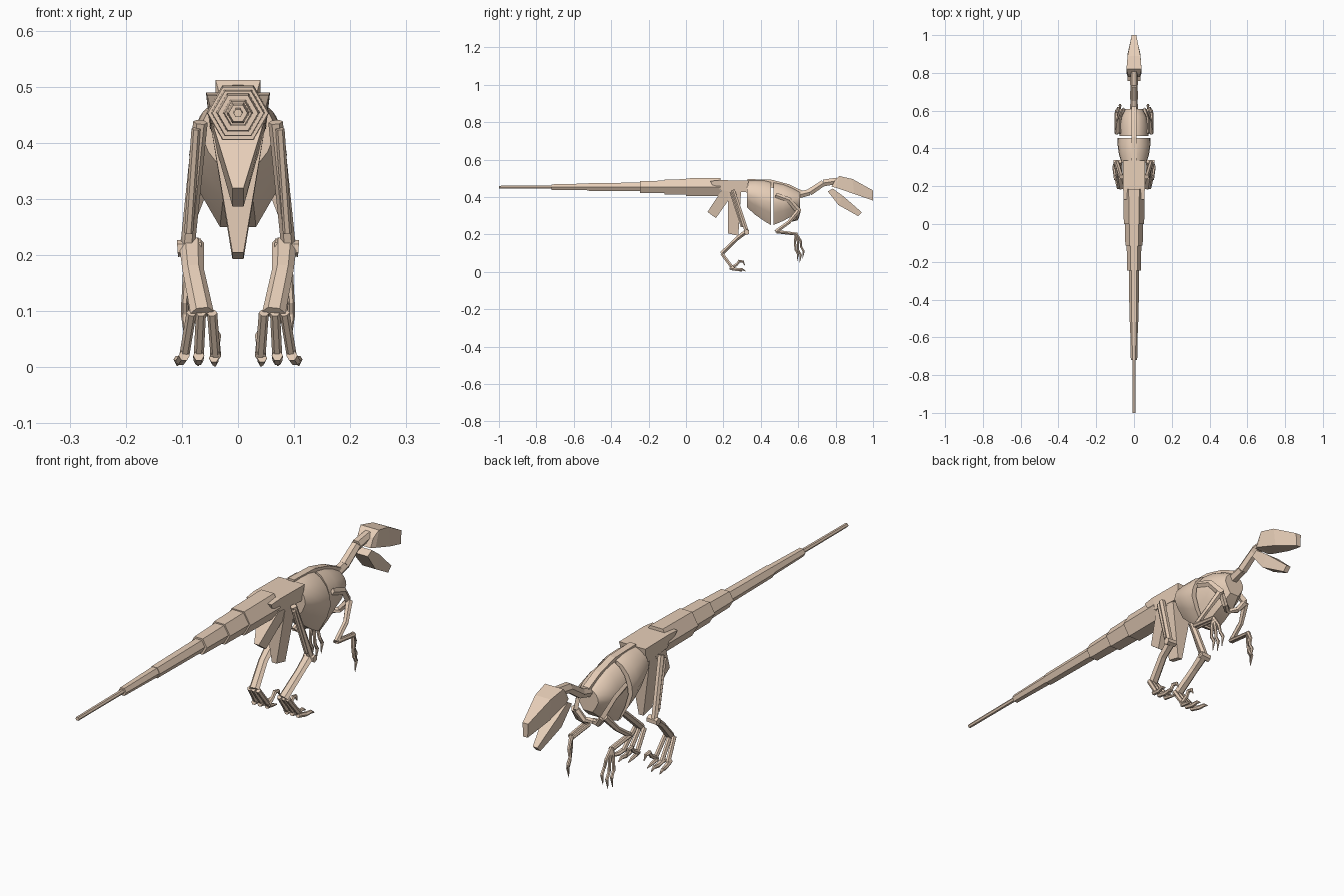
import bpy, bmesh, math
from mathutils import Vector

bone = bpy.data.materials.new("bone")
bone.diffuse_color = (0.80, 0.62, 0.48, 1)


def loft(name, rings, mirror=False, smooth=False):
    """Skin a row of equally sized rings and cap both ends."""
    bm = bmesh.new()
    vs = [[bm.verts.new(p) for p in r] for r in rings]
    n = len(rings[0])
    for a, b in zip(vs, vs[1:]):
        for i in range(n):
            j = (i + 1) % n
            bm.faces.new((a[i], a[j], b[j], b[i]))
    bm.faces.new(vs[0][::-1])
    bm.faces.new(vs[-1])
    bmesh.ops.recalc_face_normals(bm, faces=bm.faces)
    me = bpy.data.meshes.new(name)
    bm.to_mesh(me)
    bm.free()
    ob = bpy.data.objects.new(name, me)
    bpy.context.collection.objects.link(ob)
    me.materials.append(bone)
    if smooth:
        bpy.context.view_layer.objects.active = ob
        ob.select_set(True)
        bpy.ops.object.shade_smooth_by_angle(angle=math.radians(35))
        ob.select_set(False)
    if mirror:
        m = ob.modifiers.new("mirror", 'MIRROR')
        m.use_bisect_axis = (False, False, False)
        m.use_mirror_merge = False
    return ob


def rod(name, pts, radii, n=6, wide=1.0, mirror=True):
    """Faceted rod through points; `wide` stretches it sideways."""
    pts = [Vector(p) for p in pts]
    rings = []
    for i, p in enumerate(pts):
        t = (pts[min(i + 1, len(pts) - 1)] - pts[max(i - 1, 0)]).normalized()
        u = (Vector((1, 0, 0)) - t * t.x).normalized()
        v = t.cross(u)
        rings.append([p + radii[i] * (wide * math.cos(k * math.tau / n) * u
                                      + math.sin(k * math.tau / n) * v) for k in range(n)])
    return loft(name, rings, mirror)


def wedge(name, secs):
    """Boxy loft; each section is top (y, z, half width), bottom (y, z, half width)."""
    return loft(name, [[(-w, y, z), (w, y, z), (w2, y2, z2), (-w2, y2, z2)]
                       for y, z, w, y2, z2, w2 in secs])


# tail: six tapering hexagonal segments
tail = [(0.185, 0, 0.056, 0.054), (0, -0.115, 0.048, 0.046), (-0.115, -0.245, 0.039, 0.036),
        (-0.245, -0.52, 0.027, 0.024), (-0.52, -0.72, 0.021, 0.017), (-0.72, -1, 0.009, 0.008)]
for i, (a, b, ra, rb) in enumerate(tail):
    rod(f"tail_segment_{i + 1}", [(0, a, 0.454), (0, b, 0.453)], [ra, rb], mirror=False)

# pelvis: ilium block, ischium and pubis wedges
wedge("ilium", [(0.13, 0.485, 0.055, 0.14, 0.465, 0.05), (0.18, 0.49, 0.057, 0.19, 0.435, 0.05),
                (0.335, 0.488, 0.057, 0.325, 0.425, 0.05)])
wedge("ischium", [(0.20, 0.45, 0.05, 0.26, 0.43, 0.05), (0.115, 0.32, 0.01, 0.16, 0.287, 0.01)])
wedge("pubis", [(0.225, 0.44, 0.05, 0.295, 0.44, 0.05), (0.225, 0.205, 0.01, 0.28, 0.193, 0.01)])


# rib cage: two domed shells with flat narrow bellies
def ribs(name, secs):
    rings = []
    for y, zt, zb, w, wb in secs:
        zm = zb + (zt - zb) * 0.5
        half = [(0.012, zt)]
        half += [(w * math.sin(a), zm + (zt - zm) * math.cos(a)) for a in (0.5, 0.9, 1.25, math.pi / 2)]
        half += [(w * 0.8, zm - (zm - zb) * 0.45), (wb, zb)]
        rings.append([(x, y, z) for x, z in half] + [(-x, y, z) for x, z in reversed(half)])
    return loft(name, rings, smooth=True)


ribs("rear_ribs", [(0.325, 0.487, 0.345, 0.066, 0.022), (0.37, 0.49, 0.305, 0.08, 0.026),
                   (0.42, 0.488, 0.27, 0.087, 0.03), (0.455, 0.48, 0.25, 0.086, 0.032)])
ribs("front_ribs", [(0.467, 0.478, 0.25, 0.076, 0.032), (0.52, 0.468, 0.272, 0.076, 0.03),
                    (0.57, 0.448, 0.3, 0.066, 0.027), (0.61, 0.425, 0.335, 0.045, 0.02)])
wedge("back_spine", [(0.33, 0.496, 0.014, 0.33, 0.46, 0.014), (0.46, 0.492, 0.014, 0.46, 0.45, 0.014),
                     (0.55, 0.468, 0.014, 0.55, 0.43, 0.014), (0.625, 0.432, 0.014, 0.61, 0.395, 0.014)])

# neck in three segments
neck = [(0, 0.60, 0.41), (0, 0.66, 0.425), (0, 0.735, 0.475), (0, 0.81, 0.487)]
for i in range(3):
    rod(f"neck_segment_{i + 1}", neck[i:i + 2], [0.021, 0.019], mirror=False)

# head
wedge("skull", [(0.795, 0.488, 0.033, 0.778, 0.455, 0.033), (0.82, 0.512, 0.04, 0.80, 0.45, 0.04),
                (0.89, 0.496, 0.034, 0.90, 0.416, 0.034), (1.0, 0.435, 0.012, 1.0, 0.381, 0.01)])
wedge("lower_jaw", [(0.785, 0.445, 0.034, 0.758, 0.43, 0.034), (0.84, 0.405, 0.03, 0.815, 0.357, 0.028),
                    (0.94, 0.318, 0.01, 0.92, 0.298, 0.01)])

# hind legs
rod("thigh", [(0.067, 0.25, 0.437), (0.09, 0.325, 0.215)], [0.013, 0.013])
rod("thigh_rear_bone", [(0.075, 0.24, 0.425), (0.088, 0.30, 0.24)], [0.008, 0.008])
rod("knee", [(0.065, 0.325, 0.215), (0.108, 0.325, 0.212)], [0.015, 0.015])
rod("shin", [(0.083, 0.33, 0.222), (0.08, 0.27, 0.175), (0.064, 0.192, 0.098)],
    [0.014, 0.012, 0.013], wide=1.6)
for i, (top, low, tip) in enumerate([(0.046, 0.040, 0.037), (0.066, 0.070, 0.071), (0.083, 0.096, 0.108)]):
    rod(f"foot_bone_{i + 1}", [(top, 0.192, 0.097), (low, 0.25, 0.019)], [0.010, 0.010], wide=0.9)
    if i:
        rod(f"toe_{i}", [(low, 0.235, 0.021), (low * 0.5 + tip * 0.5, 0.275, 0.012), (tip, 0.30, 0.014),
                         (tip, 0.318, 0.004)], [0.010, 0.009, 0.007, 0.002])
# raised sickle claw on the inner toe
rod("sickle_toe", [(0.040, 0.24, 0.02), (0.040, 0.275, 0.042)], [0.010, 0.008])
rod("sickle_claw", [(0.040, 0.27, 0.036), (0.039, 0.285, 0.058), (0.038, 0.305, 0.055),
                    (0.037, 0.314, 0.035)], [0.007, 0.009, 0.007, 0.002])
rod("inner_toe", [(0.043, 0.24, 0.017), (0.042, 0.275, 0.010), (0.041, 0.30, 0.003)], [0.009, 0.007, 0.002])

# shoulders and arms
rod("shoulder_blade", [(0.076, 0.48, 0.41), (0.076, 0.55, 0.385), (0.058, 0.605, 0.32)],
    [0.013, 0.014, 0.016], n=4, wide=0.6)
rod("collar_bone", [(0.058, 0.60, 0.32), (0.03, 0.59, 0.285), (0.0, 0.57, 0.28)], [0.014, 0.012, 0.012])
rod("upper_arm", [(0.065, 0.60, 0.325), (0.085, 0.55, 0.265), (0.092, 0.48, 0.215)], [0.014, 0.011, 0.011])
rod("forearm_outer", [(0.095, 0.48, 0.217), (0.094, 0.59, 0.203)], [0.009, 0.008])
rod("forearm_inner", [(0.082, 0.485, 0.212), (0.082, 0.59, 0.2)], [0.007, 0.007])
for i, (x, dy, z) in enumerate([(0.074, 0.03, 0.10), (0.085, 0.015, 0.08), (0.095, 0.0, 0.085)]):
    y = 0.585 + dy
    rod(f"finger_{i + 1}", [(0.088, 0.588, 0.207), ((x + 0.088) / 2, y - 0.002, 0.165), (x, y, z + 0.03)],
        [0.008, 0.007, 0.006])
    rod(f"finger_claw_{i + 1}", [(x, y, z + 0.035), (x, y + 0.014, z + 0.01), (x, y + 0.008, z - 0.03)],
        [0.006, 0.007, 0.001])
